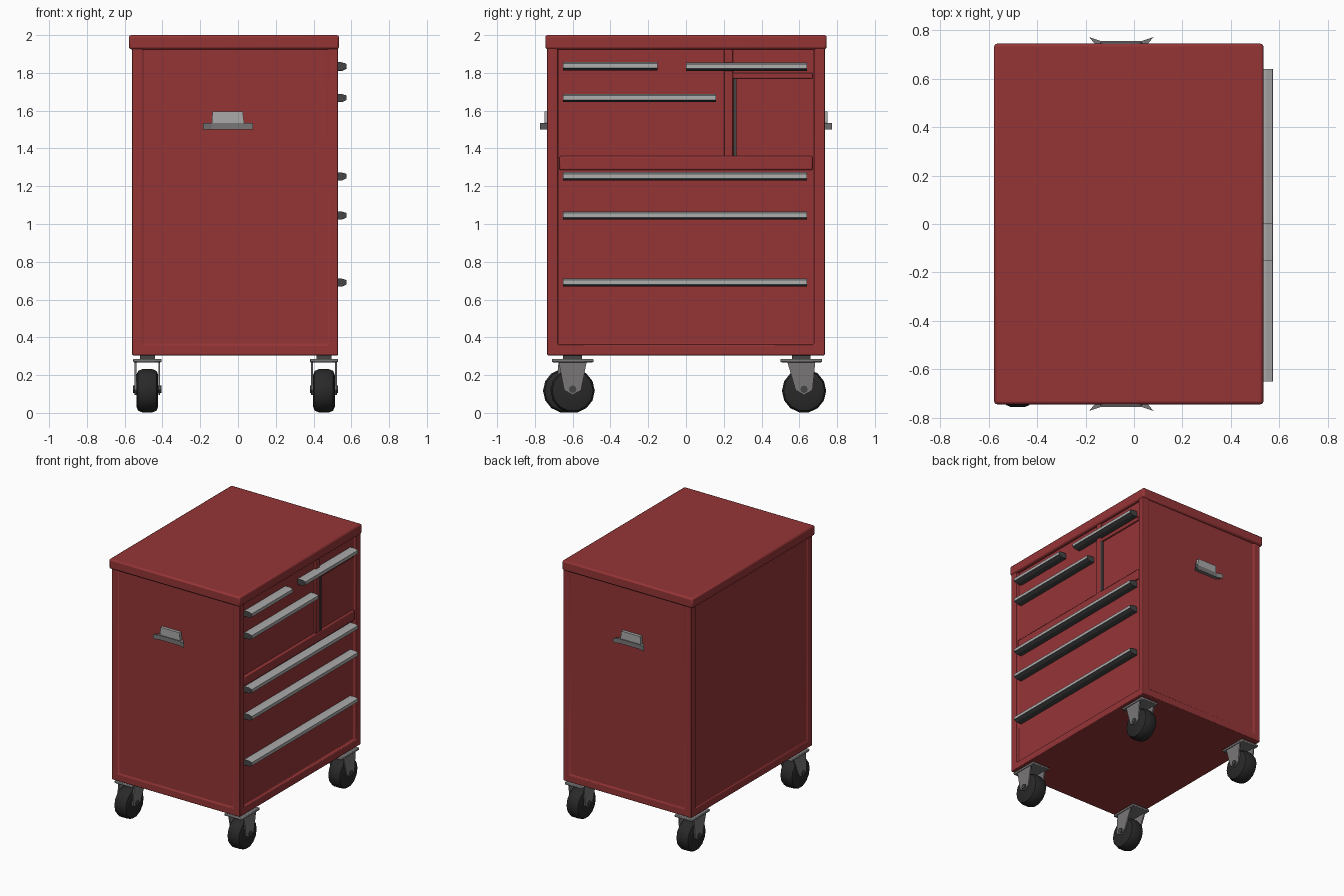
import bpy, bmesh, math
from mathutils import Matrix, Vector

old = bpy.data.objects.get("Cube")
if old:
    bpy.data.objects.remove(old, do_unlink=True)


def material(name, r, g, b):
    m = bpy.data.materials.new(name)
    m.use_nodes = True
    m.diffuse_color = (r, g, b, 1)
    m.node_tree.nodes["Principled BSDF"].inputs["Base Color"].default_value = (r, g, b, 1)
    return m


RED = material("cabinet red", 0.30, 0.035, 0.037)
STEEL = material("light steel", 0.40, 0.40, 0.40)
GREY = material("mid grey", 0.19, 0.18, 0.18)
DARK = material("dark grey", 0.06, 0.06, 0.06)
RUBBER = material("black rubber", 0.022, 0.022, 0.022)


def finish(bm, name, *mats, smooth=False):
    bmesh.ops.recalc_face_normals(bm, faces=bm.faces)
    mesh = bpy.data.meshes.new(name)
    bm.to_mesh(mesh)
    bm.free()
    for m in mats:
        mesh.materials.append(m)
    ob = bpy.data.objects.new(name, mesh)
    bpy.context.collection.objects.link(ob)
    if smooth:
        bpy.ops.object.select_all(action='DESELECT')
        bpy.context.view_layer.objects.active = ob
        ob.select_set(True)
        bpy.ops.object.shade_smooth_by_angle(angle=math.radians(35))
    return ob


def box_mesh(lo, hi):
    lo, hi = Vector(lo), Vector(hi)
    bm = bmesh.new()
    size = Matrix.Diagonal((*(hi - lo), 1))
    bmesh.ops.create_cube(bm, size=1, matrix=Matrix.Translation((lo + hi) / 2) @ size)
    return bm


def soften(ob, width, segments=2):
    mod = ob.modifiers.new("soft edges", 'BEVEL')
    mod.width, mod.segments = width, segments
    mod.limit_method = 'ANGLE'
    mod.angle_limit = math.radians(40)
    return ob


def box(name, lo, hi, mat, bevel=0):
    ob = finish(box_mesh(lo, hi), name, mat, smooth=bevel > 0)
    return soften(ob, bevel) if bevel else ob


def prism(name, profile, direction, *mats, rule=None):
    """Extrude a closed outline of 3D points along a direction."""
    bm = bmesh.new()
    face = bm.faces.new([bm.verts.new(p) for p in profile])
    ext = bmesh.ops.extrude_face_region(bm, geom=[face])
    moved = [v for v in ext["geom"] if isinstance(v, bmesh.types.BMVert)]
    bmesh.ops.translate(bm, verts=moved, vec=direction)
    bmesh.ops.recalc_face_normals(bm, faces=bm.faces)
    bm.normal_update()
    if rule:
        for f in bm.faces:
            f.material_index = rule(f.normal)
    return finish(bm, name, *mats)


# Cabinet with recessed panels on its four sides
bm = box_mesh((-0.56, -0.735, 0.305), (0.53, 0.735, 1.99))
bm.normal_update()
for f in [f for f in bm.faces if abs(f.normal.z) < 0.5]:
    deep = 0.022 if f.normal.x > 0.5 else 0.008
    bmesh.ops.inset_region(bm, faces=[f], thickness=0.075, depth=0)
    bmesh.ops.inset_region(bm, faces=[f], thickness=0.006, depth=-deep)
soften(finish(bm, "cabinet", RED, smooth=True), 0.008)

# Lid
box("lid", (-0.578, -0.745, 1.925), (0.535, 0.745, 2.0), RED, 0.012)

# Drawer dividers and small cupboard door
box("middle_rail", (0.48, -0.67, 1.285), (0.527, 0.67, 1.36), RED, 0.008)
box("upright_divider", (0.48, 0.2, 1.35), (0.522, 0.25, 1.93), RED, 0.005)
box("cupboard_rail", (0.48, 0.245, 1.77), (0.522, 0.67, 1.80), RED, 0.005)
box("cupboard_pull", (0.48, 0.252, 1.36), (0.525, 0.268, 1.77), DARK)

# Drawer handles: (height, start, end)
handles = {
    "upper_left": (1.835, -0.65, -0.15), "upper_right": (1.832, 0.0, 0.64),
    "second": (1.667, -0.65, 0.16), "third": (1.252, -0.65, 0.64),
    "fourth": (1.045, -0.65, 0.64), "bottom": (0.69, -0.65, 0.64)}
section = [(0.5, -0.022), (0.5, 0.02), (0.545, 0.022), (0.573, 0.014), (0.575, -0.01), (0.55, -0.022)]
for label, (z, y0, y1) in handles.items():
    prism(f"{label}_drawer_handle", [(x, y0, z + h) for x, h in section], (0, y1 - y0, 0),
          STEEL, DARK, rule=lambda n: int(n.z < -0.3 or abs(n.y) > 0.5))

# Carrying grips on both ends
for side, s in (("front", -1), ("back", 1)):
    y = s * 0.72
    prism(f"{side}_grip_plate",
          [(-0.14, y, 1.52), (0.035, y, 1.52), (0.025, y, 1.595), (-0.135, y, 1.595)],
          (0, s * 0.03, 0), STEEL)
    lip = [(-0.185, s * 0.772), (-0.15, s * 0.73), (0.045, s * 0.73), (0.08, s * 0.772), (0.035, s * 0.757), (-0.14, s * 0.757)]
    prism(f"{side}_grip_lip", [(x, yy, 1.5) for x, yy in lip], (0, 0, 0.035), GREY)


# Swivel casters
def caster(label, x, y, lean):
    box(f"{label}_caster_stem", (x - 0.04, y - 0.05, 0.27), (x + 0.04, y + 0.05, 0.31), DARK)
    box(f"{label}_caster_plate", (x - 0.075, y - 0.11, 0.268), (x + 0.075, y + 0.11, 0.286), GREY, 0.005)
    wy = y + lean
    bm = bmesh.new()
    bmesh.ops.create_cone(bm, cap_ends=True, segments=14, radius1=0.117, radius2=0.117, depth=0.115,
                          matrix=Matrix.Translation((x, wy, 0.117)) @ Matrix.Rotation(math.pi / 2, 4, 'Y'))
    rims = [e for e in bm.edges if abs(e.verts[0].co.x - e.verts[1].co.x) < 0.01]
    bmesh.ops.bevel(bm, geom=rims, offset=0.03, segments=2, profile=0.5, affect='EDGES')
    finish(bm, f"{label}_wheel", RUBBER, smooth=True)
    fork = [(y - 0.075, 0.275), (y + 0.075, 0.275), (wy + 0.045, 0.12), (wy, 0.095), (wy - 0.045, 0.12)]
    for k, side in ((-1, "right"), (1, "left")):
        prism(f"{label}_fork_{side}", [(x + k * 0.058, py, pz) for py, pz in fork], (k * 0.01, 0, 0), GREY)
    bm = bmesh.new()
    bmesh.ops.create_cone(bm, cap_ends=True, segments=8, radius1=0.02, radius2=0.02, depth=0.15,
                          matrix=Matrix.Translation((x, wy, 0.125)) @ Matrix.Rotation(math.pi / 2, 4, 'Y'))
    finish(bm, f"{label}_axle", DARK)


caster("front_right", -0.48, -0.6, -0.04)
caster("front_left", 0.455, -0.6, 0.0)
caster("back_right", -0.48, 0.61, 0.015)
caster("back_left", 0.455, 0.61, 0.015)
